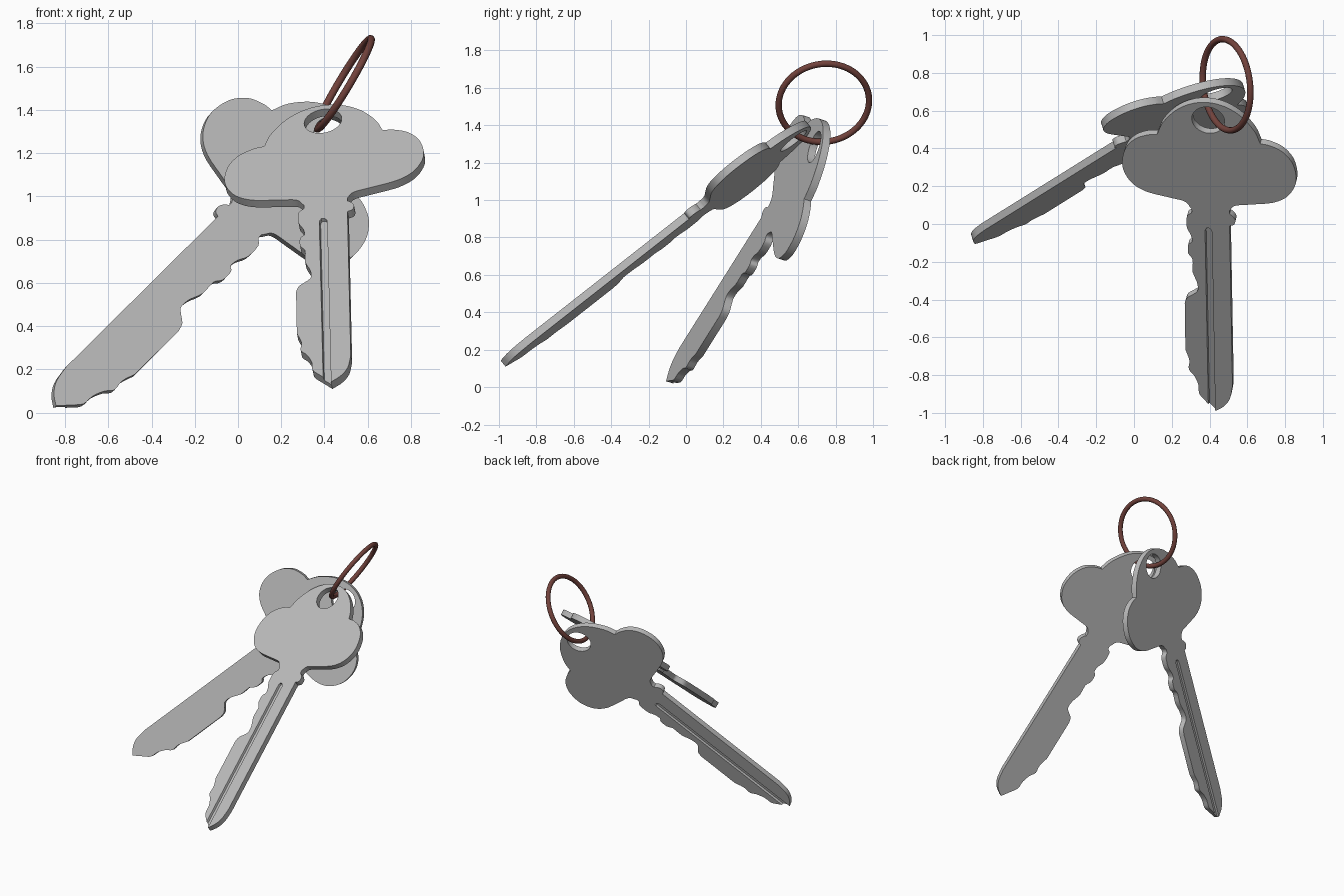
import bpy, bmesh, math
from mathutils import Vector, Matrix

if "Cube" in bpy.data.objects:
    bpy.data.objects.remove(bpy.data.objects["Cube"])

T = 0.042  # key thickness


def material(name, rgb):
    m = bpy.data.materials.new(name)
    m.diffuse_color = (*rgb, 1)
    m.use_nodes = True
    m.node_tree.nodes["Principled BSDF"].inputs["Base Color"].default_value = m.diffuse_color
    return m


steel = material("key_grey", (0.50, 0.50, 0.50))
red = material("ring_red_brown", (0.17, 0.055, 0.045))


def smooth(pts, n=5):
    """Catmull-Rom curve through the points."""
    p = [Vector(q) for q in pts]
    p = [2 * p[0] - p[1]] + p + [2 * p[-1] - p[-2]]
    out = []
    for i in range(1, len(p) - 2):
        a, b, c, d = p[i - 1:i + 3]
        for k in range(n):
            t = k / n
            out.append(0.5 * (2 * b + (c - a) * t + (2 * a - 5 * b + 4 * c - d) * t * t
                              + (3 * b - a - 3 * c + d) * t ** 3))
    return out + [p[-2]]


def prism(name, outline, z0, z1):
    bm = bmesh.new()
    face = bm.faces.new([bm.verts.new((x, y, z0)) for x, y in outline])
    ext = bmesh.ops.extrude_face_region(bm, geom=[face])
    bmesh.ops.translate(bm, vec=(0, 0, z1 - z0),
                        verts=[g for g in ext["geom"] if isinstance(g, bmesh.types.BMVert)])
    bmesh.ops.recalc_face_normals(bm, faces=bm.faces)
    me = bpy.data.meshes.new(name)
    bm.to_mesh(me)
    bm.free()
    ob = bpy.data.objects.new(name, me)
    bpy.context.collection.objects.link(ob)
    return ob


def mirrored(pts):
    return [Vector((-p[0], p[1])) for p in reversed(pts)]


# Key profile, origin at the hole centre, blade pointing to -y
lobe = smooth([(.105, -.60), (.135, -.562), (.225, -.543), (.34, -.518), (.415, -.47),
               (.458, -.395), (.466, -.32), (.445, -.235), (.395, -.17), (.33, -.137),
               (.277, -.128)])
half_top = [(.277, -.128), (.245, -.045), (.175, .045), (.09, .1)]
top = smooth(half_top + [(0, .118)] + [(-x, y) for x, y in reversed(half_top)])
collar = smooth([(.104, -.70), (.128, -.69), (.135, -.66), (.122, -.635), (.105, -.62)], 3)
tip = smooth([(.008, -1.957), (.055, -1.92), (.088, -1.865), (.103, -1.78)], 4)
bitting = smooth([(-.098, -.61), (-.1, -.635), (-.124, -.66), (-.126, -.735), (-.105, -.785),
                  (-.1, -.83), (-.12, -.85), (-.121, -.91), (-.098, -.95), (-.1, -1.03),
                  (-.077, -1.10), (-.074, -1.155), (-.095, -1.18), (-.132, -1.21),
                  (-.145, -1.25)], 3)
bitting += smooth([(-.146, -1.56), (-.126, -1.63), (-.13, -1.69), (-.102, -1.73),
                   (-.08, -1.79), (-.076, -1.85), (-.043, -1.895)], 3)
outline = lobe + top[1:] + mirrored(lobe)[1:] + bitting + tip + collar

key = prism("front_key", outline, -T, 0)

# Cutters: ring hole and the long blade groove
hole = prism("hole_cutter", [(.088 * math.cos(i * math.pi / 20), .088 * math.sin(i * math.pi / 20))
                             for i in range(40)], -0.1, 0.1)
slot = [(.008, -2.1)]
slot += [(-.0155 + .0235 * math.cos(i * math.pi / 8), -.75 + .0235 * math.sin(i * math.pi / 8))
         for i in range(9)]
slot += [(-.039, -2.1)]
groove = prism("groove_cutter", slot, -0.017, 0.05)
for v in groove.data.vertices:      # slanted wall on one side
    if v.co.z < 0 and v.co.x < -.03:
        v.co.x += .014

bpy.context.view_layer.objects.active = key
for cutter in (hole, groove):
    mod = key.modifiers.new("cut", "BOOLEAN")
    mod.operation = "DIFFERENCE"
    mod.solver = "EXACT"
    mod.object = cutter
    bpy.ops.object.modifier_apply(modifier=mod.name)
for cutter in (hole, groove):
    bpy.data.objects.remove(cutter)
key.data.materials.clear()
key.data.materials.append(steel)
key.select_set(True)
bpy.ops.object.shade_smooth_by_angle(angle=math.radians(35))


def place(ob, origin, along, across, shift=0):
    u = Vector(along).normalized()
    v = Vector(across)
    v = (v - u * v.dot(u)).normalized()
    n = v.cross(u)
    m = Matrix((v, u, n)).transposed().to_4x4()
    m.translation = Vector(origin) + n * shift
    ob.matrix_world = m


# The second key is the same key turned over
back_key = bpy.data.objects.new("back_key", key.data.copy())
bpy.context.collection.objects.link(back_key)
place(key, (.393, .55, 1.348), (-.015, .787, .617), (.986, -.087, .135))
place(back_key, (.43, .705, 1.278), (.65, .405, .643), (-.707, .01, .707), T / 2)

# Key ring
bpy.ops.mesh.primitive_torus_add(major_radius=.243, minor_radius=.017,
                                 major_segments=64, minor_segments=14)
ring = bpy.context.object
ring.name = "key_ring"
ring.data.materials.append(red)
normal = Vector((.855, .10, -.51))
ring.matrix_world = Matrix.Translation((.49, .737, 1.52)) @ \
    normal.to_track_quat("Z", "Y").to_matrix().to_4x4()
bpy.ops.object.shade_smooth()
